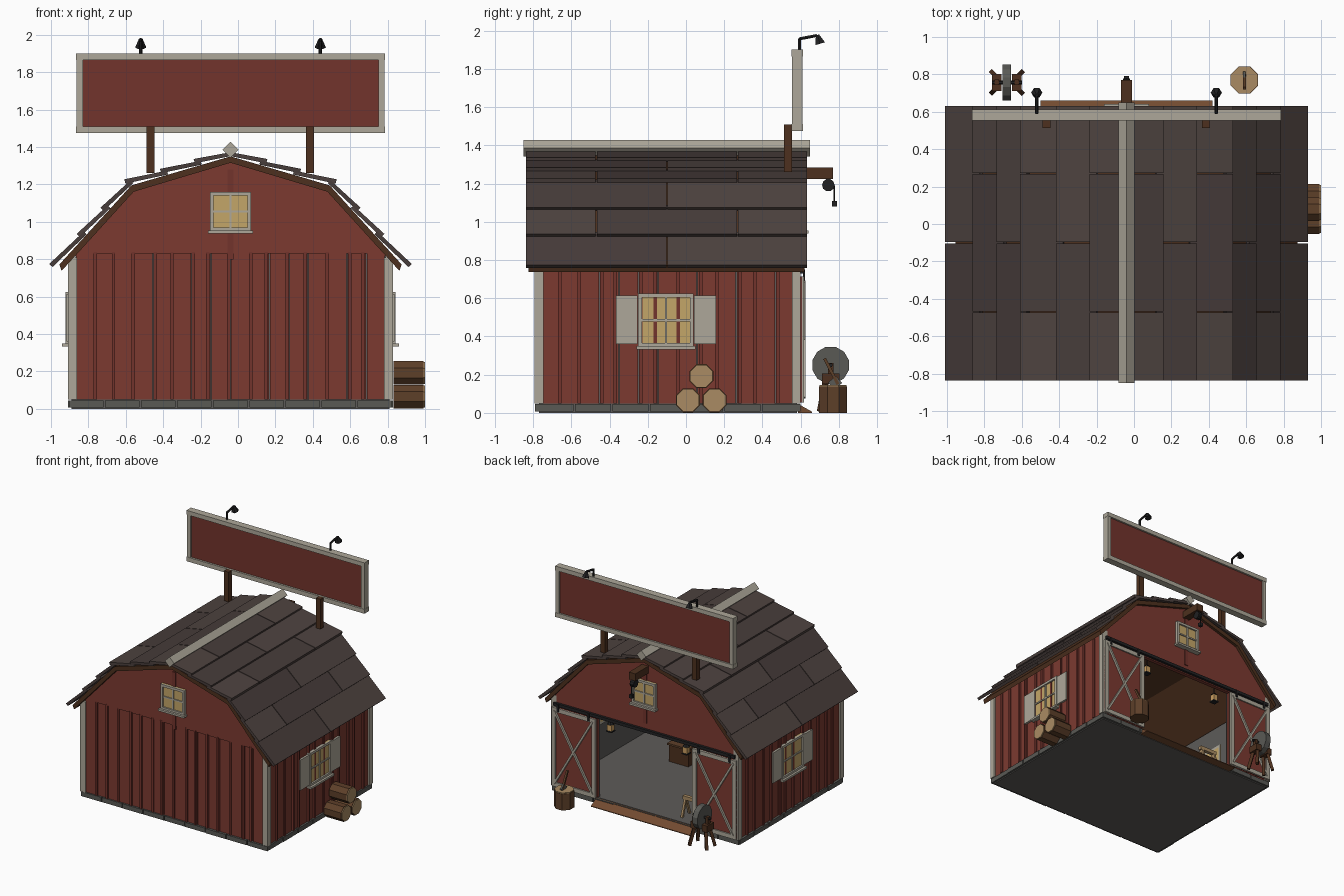
import bpy, bmesh, random
from math import cos, sin, pi
from mathutils import Vector, Matrix

if "Cube" in bpy.data.objects:
    bpy.data.objects.remove(bpy.data.objects["Cube"])
random.seed(4)

C = -0.04                      # barn centre line in x
COL = dict(red=(.20, .042, .03), red2=(.17, .034, .025), trim=(.42, .39, .32), roof=(.075, .055, .05),
           roof2=(.062, .045, .042), wood=(.075, .03, .013), bark=(.11, .05, .022), tan=(.40, .26, .125),
           stone=(.10, .10, .09), floor=(.11, .105, .10), glass=(.55, .38, .14), iron=(.015, .015, .016),
           ramp=(.17, .07, .03), lamp=(.6, .35, .12))
mats, parts = {}, {}
for k, c in COL.items():
    mats[k] = bpy.data.materials.new(k)
    mats[k].diffuse_color = (*c, 1)


def part(name, mat):
    return parts.setdefault(name, (bmesh.new(), mat))[0]


def box(name, mat, x0, x1, y0, y1, z0, z1):
    m = Matrix.Translation(((x0 + x1) / 2, (y0 + y1) / 2, (z0 + z1) / 2)) @ Matrix.Diagonal((x1 - x0, y1 - y0, z1 - z0, 1))
    bmesh.ops.create_cube(part(name, mat), size=1, matrix=m)


def along(a, b):
    a, b = Vector(a), Vector(b)
    return Matrix.Translation((a + b) / 2) @ (b - a).to_track_quat('Z', 'Y').to_matrix().to_4x4(), (b - a).length


def beam(name, mat, a, b, w, h):
    m, l = along(a, b)
    bmesh.ops.create_cube(part(name, mat), size=1, matrix=m @ Matrix.Diagonal((w, h, l, 1)))


def rod(name, mat, a, b, r1, r2=None, n=8):
    m, l = along(a, b)
    bmesh.ops.create_cone(part(name, mat), cap_ends=True, segments=n, radius1=r1, radius2=r1 if r2 is None else r2,
                          depth=l, matrix=m @ Matrix.Rotation(pi / n, 4, 'Z'))


def prism(name, mat, pts, a0, a1, axis='y'):
    """Extrude a 2D profile: (x,z) along y, or (y,z) along x."""
    bm = part(name, mat)
    mk = (lambda p, a: (p[0], a, p[1])) if axis == 'y' else (lambda p, a: (a, p[0], p[1]))
    v0, v1 = ([bm.verts.new(mk(p, a)) for p in pts] for a in (a0, a1))
    n = len(pts)
    fs = [bm.faces.new(v0), bm.faces.new(v1[::-1])]
    fs += [bm.faces.new((v0[i], v1[i], v1[(i + 1) % n], v0[(i + 1) % n])) for i in range(n)]
    bmesh.ops.recalc_face_normals(bm, faces=fs)


# Wall faces: origin, tangent, outward normal
FACE = dict(front=((C, -.78), (1, 0), (0, -1)), back=((C, .59), (1, 0), (0, 1)),
            right=((C + .86, 0), (0, 1), (1, 0)), left=((C - .86, 0), (0, 1), (-1, 0)))


def fbox(name, mat, face, u0, u1, d0, d1, z0, z1):
    o, t, n = FACE[face]
    xs = sorted(o[0] + t[0] * u + n[0] * d for u, d in ((u0, d0), (u1, d1)))
    ys = sorted(o[1] + t[1] * u + n[1] * d for u, d in ((u0, d0), (u1, d1)))
    box(name, mat, *xs, *ys, z0, z1)


def wall(face, u0, u1, z0, z1):
    n = max(2, round((u1 - u0) / .105))
    w = (u1 - u0) / n
    for i in range(n):
        a = u0 + i * w
        d = random.uniform(-.006, 0)
        fbox(face + '_boards', random.choice(['red', 'red']), face, a + .003, a + w - .003, -.025, d, z0, z1)
        if i:
            j = random.uniform(-.02, .02)
            fbox(face + '_battens', 'red2', face, a + j - .009, a + j + .009, -.012, .009, z0, z1)
    fbox(face + '_lining', 'floor', face, u0, u1, -.034, -.027, z0, z1)


def window(name, face, u0, u1, z0, z1, d=.0):
    f = .02
    fbox(name + '_glass', 'glass', face, u0, u1, -.04, d + .008, z0, z1)
    for a, b in ((u0, u0 + f), (u1 - f, u1)):
        fbox(name + '_frame', 'trim', face, a, b, -.04, d + .022, z0, z1)
    for a, b in ((z0, z0 + f), (z1 - f, z1)):
        fbox(name + '_frame', 'trim', face, u0, u1, -.04, d + .022, a, b)
    um, zm = (u0 + u1) / 2, (z0 + z1) / 2
    fbox(name + '_frame', 'trim', face, um - .006, um + .006, 0, d + .016, z0, z1)
    fbox(name + '_frame', 'trim', face, u0, u1, 0, d + .016, zm - .006, zm + .006)
    fbox(name + '_sill', 'trim', face, u0 - .01, u1 + .01, 0, d + .04, z0 - .012, z0 + .004)


# Foundation slab and edging stones
box('floor_slab', 'floor', C - .85, C + .85, -.77, .58, 0, .05)
for face, a, b, n in (('front', -.868, .868, 9), ('back', -.868, .868, 9), ('left', -.78, .59, 7), ('right', -.78, .59, 7)):
    w = (b - a) / n
    for i in range(n):
        fbox('foundation_stones', 'stone', face, a + i * w + .004, a + (i + 1) * w - .004, -.04,
             random.uniform(.004, .011), .008, .046)

# Walls
wall('front', -.83, .83, .05, .84)
wall('left', -.76, .57, .05, .80)
wall('right', -.76, .57, .05, .80)
wall('back', -.84, -.45, .05, .74)
wall('back', .45, .84, .05, .74)
for sx in (-1, 1):
    for y0, y1 in ((-.792, -.745), (.555, .600)):
        x = C + sx * .845
        box('corner_trim', 'trim', x - .024, x + .024, y0, y1, .05, .81)


# Gables with their windows
def gable(z0):
    half = [(.83, z0), (.83, .835), (.53, 1.175), (0, 1.33)]
    return [(C + u, z) for u, z in half] + [(C - u, z) for u, z in half[-2::-1]]


prism('front_gable', 'red', gable(.83), -.787, -.755)
prism('back_gable', 'red', gable(.72), .565, .597)
fbox('front_gable_batten', 'red2', 'front', -.016, .016, 0, .014, .80, 1.28)
fbox('back_gable_batten', 'red2', 'back', -.016, .016, 0, .014, .80, 1.28)
window('front_window', 'front', -.11, .11, .95, 1.16, .012)
window('back_window', 'back', -.11, .11, .95, 1.16, .012)

# Side windows with shutters
for f in ('left', 'right'):
    window(f + '_window', f, -.25, .04, .345, .625)
    for a, b in ((-.37, -.25), (.04, .16)):
        fbox(f + '_shutters', 'trim', f, a + .003, b - .003, 0, .018, .36, .615)

# Gambrel roof: deck, lapped planks, ridge cap
P = [Vector((.915, .772)), Vector((.53, 1.195)), Vector((0, 1.35))]
ROWS = [(0, 0, .35), (0, .35, .68), (0, .68, 1.0), (1, -.02, .34), (1, .34, .68), (1, .68, 1.0)]
for s in (-1, 1):
    def pt(v):
        return (C + s * v.x, v.y)
    low = [p - Vector((.012, .034)) for p in P]
    prism('roof_deck', 'wood', [pt(p) for p in (P[0], P[1], low[1], low[0])], -.825, .62)
    prism('roof_deck', 'wood', [pt(p) for p in (P[1], P[2], Vector((0, 1.316)), low[1])], -.825, .62)
    for r, (k, t0, t1) in enumerate(ROWS):
        d = P[k + 1] - P[k]
        n = Vector((-d.y, d.x)).normalized()
        n = n if n.y > 0 else -n
        a, b = P[k] + d * (t0 - (.06 if r == 0 else .03)), P[k] + d * min(t1 + .03, 1.0 if k else 1.03)
        prof = [pt(q) for q in (a + n * .018, a + n * .042, b + n * .022, b + n * .001)]
        cuts = [-.84, -.10, .635] if r % 2 == 0 else [-.84, -.47, .27, .635]
        for i in range(len(cuts) - 1):
            m = 'roof' if (i + r) % 2 else 'roof2'
            prism('roof_planks_' + m, m, prof, cuts[i] + .003, cuts[i + 1] - .003)
q = .043
prism('ridge_cap', 'trim', [(C - q, 1.385), (C, 1.385 - q), (C + q, 1.385), (C, 1.385 + q)], -.85, .65)

# Sliding doors, rail and ramp
for s in (-1, 1):
    a, b = sorted((C + s * .45, C + s * .855))
    box('door_panels', 'red', a, b, .597, .607, .055, .715)
    for x0, x1 in ((a, a + .035), (b - .035, b)):
        box('door_trim', 'trim', x0, x1, .598, .618, .055, .715)
    for z0, z1 in ((.055, .09), (.68, .715)):
        box('door_trim', 'trim', a, b, .598, .6175, z0, z1)
    for z0, z1 in ((.08, .69), (.69, .08)):
        beam('door_braces', 'trim', (a + .025, .608, z0), (b - .025, .608, z1), .034, .016)
    for x in (a + .06, b - .06):
        box('door_hangers', 'iron', x - .01, x + .01, .612, .624, .69, .75)
box('door_rail', 'iron', C - .84, C + .84, .595, .618, .73, .755)
prism('ramp', 'ramp', [(.585, 0), (.66, 0), (.66, .006), (.585, .048)], -.5, .42, 'x')

# Roof sign on two posts, with lamps
box('sign_panel', 'red2', -.84, .77, .57, .597, 1.495, 1.885)
for z in (1.475, 1.865):
    box('sign_frame', 'trim', -.865, .785, .553, .612, z, z + .036)
for x in (-.863, .75):
    box('sign_frame', 'trim', x, x + .033, .555, .610, 1.5, 1.88)
for x in (-.467, .385):
    box('sign_posts', 'wood', x - .021, x + .021, .512, .555, 1.26, 1.51)
for x in (-.52, .44):
    rod('lamp_arms', 'iron', (x, .595, 1.89), (x, .595, 1.96), .009, n=6)
    rod('lamp_arms', 'iron', (x, .592, 1.957), (x, .685, 1.975), .009, n=6)
    rod('lamp_shades', 'iron', (x, .702, 1.932), (x, .688, 1.978), .03, .01, 6)

# Hoist beam, pulley, rope and hook
box('hoist_beam', 'wood', C - .03, C + .03, .585, .77, 1.225, 1.285)
rod('pulley', 'iron', (C - .018, .745, 1.192), (C + .018, .745, 1.192), .033, n=10)
rod('hoist_rope', 'iron', (C, .776, 1.19), (C, .776, 1.1), .005, n=6)
box('hoist_hook', 'iron', C - .013, C + .013, .763, .79, 1.08, 1.11)

# Log pile
for y, z in ((.01, .066), (.15, .066), (.08, .192)):
    rod('log_pile', 'bark', (.832, y, z), (.992, y, z), .068, n=8)
    rod('log_ends', 'tan', (.99, y, z), (1.0, y, z), .064, n=8)

# Chopping block with axe
rod('chopping_block', 'bark', (.59, .77, 0), (.59, .77, .138), .079, n=8)
rod('chopping_block_top', 'tan', (.59, .77, .137), (.59, .77, .146), .076, n=8)
beam('axe_handle', 'bark', (.59, .795, .15), (.59, .725, .285), .016, .016)
beam('axe_head', 'stone', (.59, .80, .175), (.59, .76, .14), .014, .05)

# Grindstone on a splayed stand
gx, gy = -.68, .757
rod('grindstone', 'stone', (gx - .023, gy, .25), (gx + .023, gy, .25), .099, n=12)
rod('grindstone_axle', 'iron', (gx - .08, gy, .25), (gx + .08, gy, .25), .011, n=6)
for s in (-1, 1):
    box('grindstone_stand', 'wood', gx + s * .053 - .025, gx + s * .053 + .025, gy - .045, gy + .045, .15, .205)
    box('grindstone_bearings', 'wood', gx + s * .053 - .012, gx + s * .053 + .012, gy - .015, gy + .015, .2, .262)
    for t in (-1, 1):
        beam('grindstone_legs', 'wood', (gx + s * .05, gy + t * .025, .17), (gx + s * .08, gy + t * .055, .008), .024, .024)

# Interior: lanterns, crate and a saw horse
for x in (.32, -.38):
    rod('lantern_hooks', 'iron', (x, .54, .76), (x, .54, .69), .004, n=6)
    rod('lantern_caps', 'iron', (x, .54, .675), (x, .54, .695), .03, .008, 6)
    box('lantern_bodies', 'lamp', x - .02, x + .02, .52, .56, .62, .676)
    box('lantern_bases', 'iron', x - .025, x + .025, .515, .565, .612, .622)
box('crate', 'wood', .16, .34, -.42, -.26, .05, .19)
box('crate_lid', 'bark', .15, .35, -.43, -.25, .19, .205)
beam('saw_horse', 'tan', (-.46, .46, .2), (-.3, .46, .2), .03, .03)
for x in (-.44, -.32):
    for t in (-1, 1):
        beam('saw_horse', 'tan', (x, .46, .2), (x, .46 + t * .05, .05), .018, .018)

# Turn every collected part into an object
for name, (bm, mat) in parts.items():
    me = bpy.data.meshes.new(name)
    bm.to_mesh(me)
    bm.free()
    me.materials.append(mats[mat])
    bpy.context.scene.collection.objects.link(bpy.data.objects.new(name, me))

for m in bpy.data.materials:
    if m.users and not m.is_grease_pencil:
        m.use_nodes = True
        m.node_tree.nodes["Principled BSDF"].inputs["Base Color"].default_value = m.diffuse_color
